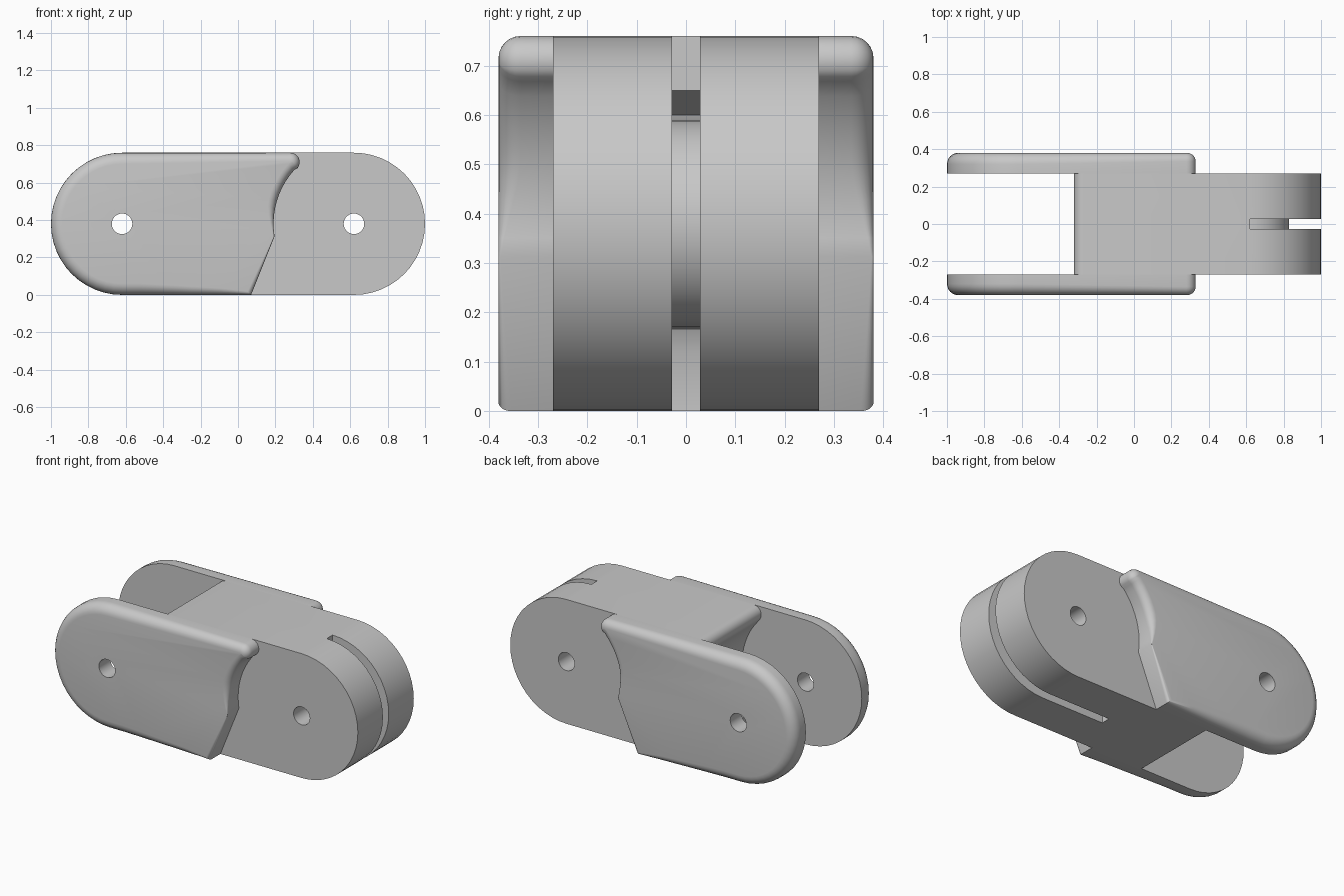
import bpy, bmesh
from math import cos, sin, radians
from mathutils import Vector

cube = bpy.data.objects.get("Cube")
if cube:
    bpy.data.objects.remove(cube, do_unlink=True)

PIVOT, MID, R = 0.62, 0.38, 0.38       # hinge x, hinge height, end radius
INNER, OUTER = 0.27, 0.38              # cheek inner and outer y
SCOOP = 0.43                           # clearance around the neighbouring link

mat = bpy.data.materials.new("plain grey")
mat.use_nodes = True
grey = (0.58, 0.58, 0.58, 1)
mat.diffuse_color = grey
mat.node_tree.nodes["Principled BSDF"].inputs["Base Color"].default_value = grey


def arc(cx, cz, r, a0, a1, n):
    angles = [radians(a0 + (a1 - a0) * i / n) for i in range(n + 1)]
    return [(cx + r * cos(a), cz + r * sin(a)) for a in angles]


def loft(name, rings):
    """Skin a stack of matching rings and cap both ends."""
    bm = bmesh.new()
    rows = [[bm.verts.new(p) for p in ring] for ring in rings]
    n = len(rows[0])
    bm.faces.new(rows[0])
    bm.faces.new(rows[-1])
    for low, high in zip(rows, rows[1:]):
        for i in range(n):
            j = (i + 1) % n
            bm.faces.new((low[i], low[j], high[j], high[i]))
    bmesh.ops.recalc_face_normals(bm, faces=bm.faces)
    mesh = bpy.data.meshes.new(name)
    bm.to_mesh(mesh)
    bm.free()
    mesh.materials.append(mat)
    obj = bpy.data.objects.new(name, mesh)
    bpy.context.collection.objects.link(obj)
    return obj


def prism(name, profile, half_width):
    return loft(name, [[(x, y, z) for x, z in profile] for y in (-half_width, half_width)])


def activate(obj):
    bpy.ops.object.select_all(action='DESELECT')
    obj.select_set(True)
    bpy.context.view_layer.objects.active = obj


def cut(obj, cutter):
    cutter.hide_render = True
    mod = obj.modifiers.new("cut", 'BOOLEAN')
    mod.operation = 'DIFFERENCE'
    mod.solver = 'EXACT'
    mod.object = cutter
    activate(obj)
    bpy.ops.object.modifier_apply(modifier=mod.name)
    bpy.data.objects.remove(cutter, do_unlink=True)


def drill(obj, x):
    cut(obj, prism("hole_cutter", arc(x, MID, 0.055, 0, 348.75, 31), 0.6))


def finish(obj):
    activate(obj)
    bpy.ops.object.shade_smooth_by_angle(angle=radians(35))


# Centre block: round tongue at one end, lipped hollow at the other
body = prism("centre_block",
             arc(PIVOT, MID, R, -90, 90, 24)
             + arc(-0.27, 0.71, 0.05, 90, 220, 8)
             + arc(-PIVOT, MID, SCOOP, 42, -38, 14)
             + [(-0.28, 0)], INNER)
drill(body, PIVOT)

# Slot running around the tongue and along its underside
slot = prism("slot_cutter",
             [(PIVOT, 0.9), (PIVOT, 0.65), (0.5, 0.6)]
             + arc(PIVOT, MID, 0.21, 100, -90, 20)
             + [(0.22, 0.165), (0.2, 0.12), (0.2, -0.1), (1.1, -0.1), (1.1, 0.9)], 0.028)
cut(body, slot)
finish(body)

# Side cheeks: round hinge end, lipped scoop, slanted lower edge
cheek_profile = ([(0.07, 0), (-0.1, 0), (-0.25, 0), (-0.4, 0), (-0.52, 0)]
                 + arc(-PIVOT, MID, R, 270, 90, 24)
                 + arc(0.28, 0.71, 0.05, 90, -40, 8)
                 + arc(PIVOT, MID, SCOOP, 138, 189, 10))


def rim_radius(x, z):
    if z < 0.01:                       # underside rounding fades forwards
        return max(0.02, min(0.06, 0.03 - 0.06 * x))
    if x > 0.15 and z < 0.6:           # scoop rounding grows upwards
        return 0.004 + min(0.041, max(0, z - 0.32) * 0.25)
    return 0.045 if x > 0.15 else 0.06


def inward(profile, i):
    """Unit normal pointing into a clockwise profile."""
    x0, z0 = profile[i - 1]
    x1, z1 = profile[(i + 1) % len(profile)]
    return Vector((z1 - z0, x0 - x1)).normalized()


def rim_ring(side, angle):
    ring = []
    for i, (x, z) in enumerate(cheek_profile):
        r = rim_radius(x, z)
        n = inward(cheek_profile, i) * r * (1 - cos(angle))
        ring.append((x + n.x, side * (OUTER - r * (1 - sin(angle))), z + n.y))
    return ring


for side, name in ((1, "back_cheek"), (-1, "front_cheek")):
    rings = [[(x, side * INNER, z) for x, z in cheek_profile]]
    rings += [rim_ring(side, radians(15 * k)) for k in range(7)]
    cheek = loft(name, rings)
    drill(cheek, -PIVOT)
    finish(cheek)
